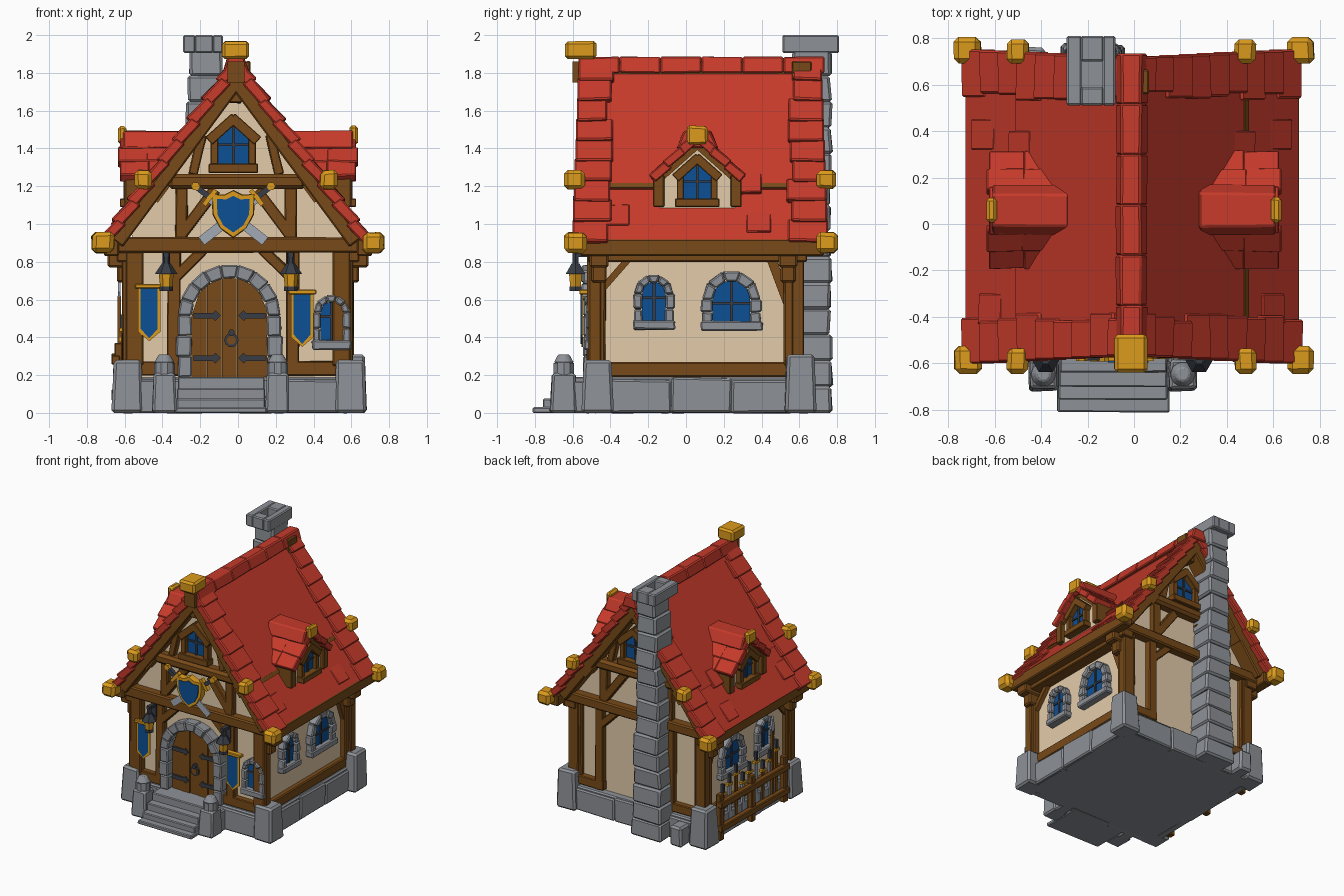
import bpy, bmesh, math, random
from mathutils import Matrix, Vector

if "Cube" in bpy.data.objects:
    bpy.data.objects.remove(bpy.data.objects["Cube"])
random.seed(4)

def mat(name, r, g, b):
    m = bpy.data.materials.new(name)
    m.diffuse_color = (r, g, b, 1)
    m.use_nodes = True
    m.node_tree.nodes["Principled BSDF"].inputs["Base Color"].default_value = m.diffuse_color
    return m
RED = mat("red_tile", .57, .043, .024)
WOOD = mat("brown_wood", .185, .068, .009)
CREAM = mat("cream_plaster", .77, .6, .4)
STONE = mat("grey_stone", .27, .285, .31)
GOLD = mat("gold", .72, .33, .012)
BLUE = mat("blue", .004, .08, .3)
IRON = mat("dark_iron", .04, .047, .06)
STEEL = mat("steel", .36, .4, .46)

# Wall frames: local (u along wall, v up, out of wall)
def frame(u, o):
    return Matrix((u, (0, 0, 1), o)).transposed().to_4x4()
F = frame((1, 0, 0), (0, -1, 0))
B = frame((-1, 0, 0), (0, 1, 0))
R = frame((0, 1, 0), (1, 0, 0))
L = frame((0, -1, 0), (-1, 0, 0))
P = Matrix.Identity(4)          # plan frame: u=x, v=y, out=z

def prism(name, pts, o0, o1, m, M=P, bev=0.0, jit=0.0, taper=1.0):
    """Extrude a polygon from o0 to o1, with optional taper, jitter and bevel."""
    bm = bmesh.new()
    c = sum((Vector(p) for p in pts), Vector((0, 0))) / len(pts)
    rnd = lambda: random.uniform(-jit, jit)
    lo = [bm.verts.new((p[0] + rnd(), p[1] + rnd(), o0)) for p in pts]
    hi = [bm.verts.new((c.x + (p[0] - c.x) * taper + rnd(), c.y + (p[1] - c.y) * taper + rnd(), o1)) for p in pts]
    bm.faces.new(lo)
    bm.faces.new(hi)
    n = len(pts)
    for i in range(n):
        bm.faces.new((lo[i], lo[(i + 1) % n], hi[(i + 1) % n], hi[i]))
    if bev:
        bmesh.ops.bevel(bm, geom=bm.edges[:], offset=bev, segments=1, affect='EDGES')
    bm.transform(M)
    bmesh.ops.recalc_face_normals(bm, faces=bm.faces[:])
    me = bpy.data.meshes.new(name)
    bm.to_mesh(me)
    bm.free()
    me.materials.append(m)
    ob = bpy.data.objects.new(name, me)
    bpy.context.collection.objects.link(ob)
    return ob

def box(name, u0, u1, v0, v1, o0, o1, m, M=P, **k):
    return prism(name, [(u0, v0), (u1, v0), (u1, v1), (u0, v1)], o0, o1, m, M, **k)

def beam(name, p, q, w, o0, o1, m, M, **k):
    p, q = Vector(p), Vector(q)
    d = (q - p).normalized()
    n = Vector((-d.y, d.x)) * w / 2
    return prism(name, [p - n, q - n, q + n, p + n], o0, o1, m, M, **k)

def ngon(cx, cy, r, n, a=0.0):
    return [(cx + r * math.cos(a + 2 * math.pi * i / n), cy + r * math.sin(a + 2 * math.pi * i / n)) for i in range(n)]

def arch_pts(c, v0, vs, r, n=10):
    return [(c - r, v0), (c + r, v0)] + [(c + r * math.cos(math.pi * i / n), vs + r * math.sin(math.pi * i / n)) for i in range(n + 1)]

def stone_arch(name, c, v0, vs, ri, ro, o0, o1, n, M, rows):
    for s in (-1, 1):
        for i in range(rows):
            h = (vs - v0) / rows
            a, b = sorted((c + s * ri, c + s * ro * (1 + .04 * (i % 2))))
            box(name + "_jamb", a, b, v0 + i * h, v0 + (i + 1) * h, o0, o1, STONE, M, bev=.008, jit=.004)
    for i in range(n):
        t0, t1 = math.pi * i / n, math.pi * (i + 1) / n
        prism(name + "_arch_stone", [(c + r * math.cos(t), vs + r * math.sin(t)) for r, t in ((ri, t0), (ro, t0), (ro, t1), (ri, t1))],
              o0, o1 + .008 * (i % 2), STONE, M, bev=.008, jit=.003)

def stone_window(c, v0, vs, ri, ro, o, M):
    prism("window_glass", arch_pts(c, v0, vs, ri), o - .02, o + .008, BLUE, M)
    beam("window_bar", (c, v0), (c, vs + ri), .016, o, o + .016, IRON, M)
    beam("window_bar", (c - ri, vs - .02), (c + ri, vs - .02), .014, o, o + .016, IRON, M)
    stone_arch("window", c, v0, vs, ri, ro, o - .02, o + .04, 5, M, 2)
    box("window_sill", c - ro * 1.06, c + ro * 1.06, v0 - .03, v0 + .02, o - .02, o + .05, STONE, M, bev=.008, jit=.004)

def wood_window(c, v, s, o, M):
    q = lambda *a: [(c + x * s, v + y * s) for x, y in a]
    prism("gable_glass", q((-.09, .03), (.09, .03), (.09, .18), (0, .27), (-.09, .18)), o - .02, o + .008, BLUE, M)
    for a, b, w, m, d in (((-.13, .025), (.13, .025), .05, WOOD, .06), ((-.1, .04), (-.1, .2), .04, WOOD, .04), ((.1, .04), (.1, .2), .04, WOOD, .04),
                          ((-.13, .17), (.01, .295), .055, WOOD, .05), ((.13, .17), (-.01, .295), .055, WOOD, .05),
                          ((0, .04), (0, .26), .016, IRON, .018), ((-.09, .15), (.09, .15), .014, IRON, .018)):
        a, b = q(a, b)
        beam("gable_window_frame", a, b, w * s, o - .02, o + d, m, M, bev=.004 if m == WOOD else 0)

# Main body and foundation
prism("plaster_body", [(-.56, .15), (.55, .15), (.55, 1.02), (-.01, 1.79), (-.56, 1.02)], -.58, .47, CREAM, F)
box("foundation", -.6, .6, -.52, .64, 0, .19, STONE, bev=.01)
for M, ua, ub, o in ((F, -.55, .55, .52), (B, -.55, .55, .64), (R, -.4, .56, .6), (L, -.56, .4, .6)):
    for i in range(3):
        w = (ub - ua) / 3
        box("foundation_stone", ua + i * w, ua + (i + 1) * w, .0, .175 + .01 * (i % 2), o - .05, o + .015, STONE, M, bev=.01, jit=.004)
for s in (-1, 1):
    for y, h in ((-.465, .28), (.605, .31)):
        x = s * .59 + .005
        box("corner_stone", x - .085, x + .085, y - .085, y + .085, 0, h, STONE, bev=.015, jit=.006, taper=.85)

# Roof: helper places slabs along the slope, t from ridge 0 to eave 1
CX = -.01
def slope(name, s, t0, t1, o0, o1, l0, l1, th, m, **k):
    n = Vector((s * .96, .71)).normalized()
    p, q = (Vector((CX + s * .71 * t, 1.875 - .96 * t)) for t in (t0, t1))
    return prism(name, [p + n * l0, q + n * l1, q + n * (l1 - th), p + n * (l0 - th)], o0, o1, m, F, **k)
for s in (-1, 1):
    slope("roof_upper", s, 0, .71, -.62, .47, -.012, -.004, .05, RED)
    slope("roof_lower", s, .66, 1, -.62, .47, -.02, .006, .045, RED)
    for i in range(9):
        t = i / 9
        e = .035 * t
        for a, b in ((.4 + random.uniform(-.02, .02), .57 + e), (-.72 - e, -.55 + random.uniform(-.02, .02))):
            slope("edge_tile", s, t - .005, t + .125, a, b, .004, .024, .06, RED, bev=.008, jit=.005)
    for t, o in ((.62, -.4), (.84, -.45), (.8, .3)):
        slope("loose_tile", s, t, t + .12, o, o + .13, -.006, .012, .03, RED, bev=.005, jit=.004)
    # Timber rafters under both gable edges
    for a, b in ((.44, .565), (-.7, -.57)):
        slope("gable_rafter", s, .02, .97, a, b, -.035, -.035, .075, WOOD, bev=.008)
    # Purlins, eave beams and gold end caps
    x = CX + s * .49
    slope("purlin", s, .63, .72, -.7, .56, -.05, -.05, .07, WOOD)
    if s > 0:
        slope("purlin_strip", s, .685, .71, -.55, .42, .001, .001, .04, WOOD)
    box("eave_purlin", s * .67 - .04, s * .67 + .04, .83, .92, -.73, .56, WOOD, F, bev=.008)
    box("eave_beam", s * .59 - .05, s * .59 + .05, .8, .92, -.64, .52, WOOD, F, bev=.006)
    for o0, o1 in ((.535, .645), (-.795, -.69)):
        box("purlin_cap", x - .045, x + .045, 1.185, 1.285, o0, o1, GOLD, F, bev=.02, jit=.006)
        box("eave_cap", s * .715 - .058, s * .715 + .058, .845, .955, o0 - .01, o1, GOLD, F, bev=.022, jit=.006)
for i in range(6):
    y = -.57 + i * .217
    prism("ridge_tile", [(-.08, 1.8), (-.055, 1.885), (.03, 1.885), (.06, 1.8)], -y - .219, -y, RED, F, bev=.008, jit=.003)
box("ridge_cap", -.085, .055, 1.87, 1.965, .475, .64, GOLD, F, bev=.015, jit=.005)
box("ridge_beam", -.055, .035, 1.75, 1.86, -.7, .6, WOOD, F)

# Dormers on both slopes
for M, c in ((R, .06), (L, -.06)):
    prism("dormer_wall", [(c - .2, 1.08), (c + .2, 1.08), (c + .2, 1.24), (c, 1.43), (c - .2, 1.24)], .2, .565, CREAM, M)
    wood_window(c, 1.09, .9, .565, M)
    for s in (-1, 1):
        box("dormer_post", c + s * .205 - .03, c + s * .205 + .03, 1.09, 1.26, .4, .6, WOOD, M, bev=.006)
        beam("dormer_rafter", (c, 1.415), (c + s * .22, 1.22), .035, .4, .585, WOOD, M)
        for i in range(3):
            for j in range(2):
                a, b = .075 * i, .075 * i + .09
                k = .01 * (i % 2)
                beam("dormer_tile", (c + s * a, 1.462 - a * .95), (c + s * b, 1.472 - b * .95), .05,
                     .33 + .14 * j, .475 + .15 * j + k, RED, M, bev=.006, jit=.005)
    prism("dormer_ridge", [(c - .11, 1.4), (c - .07, 1.492), (c + .07, 1.492), (c + .11, 1.4)], .28, .61, RED, M, bev=.008, jit=.004)
    box("dormer_cap", c - .055, c + .055, 1.42, 1.52, .59, .635, GOLD, M, bev=.014, jit=.004)

# Timber framing of the end walls
for M, o in ((F, .47), (B, .58)):
    e = o + .045
    for a, b, w in (((-.57, .2), (-.57, .88), .085), ((.565, .2), (.565, .88), .085), ((-.34, .2), (-.34, .87), .07), ((.29, .2), (.29, .87), .07),
                    ((-.6, .235), (-.3, .235), .075), ((.22, .235), (.6, .235), .075), ((-.3, .92), (-.3, 1.2), .065), ((.28, .92), (.28, 1.2), .065),
                    ((-.3, .94), (-.12, 1.18), .06), ((.28, .94), (.1, 1.18), .06), ((-.33, .72), (-.18, .87), .055), ((.28, .72), (.12, .87), .055),
                    ((-.24, 1.26), (-.19, 1.47), .05), ((.22, 1.26), (.17, 1.47), .05), ((-.02, 1.64), (-.02, 1.86), .085)):
        beam("wall_timber", a, b, w, o - .02, e + (.04 if a[1] == 1.64 else 0), WOOD, M, bev=.006, jit=.004)
    beam("cross_beam", (-.65, .89), (.64, .89), .08, o - .02, o + .07, WOOD, M, bev=.01, jit=.004)
    beam("collar_beam", (-.37, 1.225), (.36, 1.225), .08, o - .02, o + .075, WOOD, M, bev=.02)
wood_window(-.025, 1.27, 1.0, .48, F)
wood_window(-.03, 1.27, 1.0, .59, B)

# Side walls: posts, sill, brackets, windows
for M, f in ((R, 1), (L, -1)):
    for u in (-.475, .565):
        box("corner_post", f * u - .05, f * u + .05, .25, .86, .5, .595, WOOD, M, bev=.008, jit=.004)
    box("side_sill_beam", min(f * -.42, f * .55), max(f * -.42, f * .55), .19, .27, .5, .59, WOOD, M, bev=.008)
    beam("side_brace", (f * .54, .58), (f * .45, .82), .05, .5, .585, WOOD, M)
    beam("side_brace", (f * -.44, .66), (f * -.3, .82), .035, .5, .585, WOOD, M)
    for u in (-.46, .54):
        box("eave_bracket", f * u - .05, f * u + .05, .77, .86, .55, .69, WOOD, M, bev=.01)
        box("eave_bracket_foot", f * u - .04, f * u + .04, .69, .78, .55, .64, WOOD, M, bev=.01)
    stone_window(f * -.17, .47, .63, .062, .105, .56, M)
    stone_window(f * .24, .465, .6, .1, .155, .56, M)
stone_window(.495, .365, .53, .058, .098, .49, F)

# Door with planks, ironwork and stone arch
dc = -.045
for i in range(5):
    u = -.2 + .08 * i
    h = lambda x: .515 + math.sqrt(max(.2 ** 2 - x * x, 0))
    prism("door_plank", [(dc + u, .19), (dc + u + .078, .19), (dc + u + .078, h(u + .078)), (dc + u + .04, h(u + .04)), (dc + u, h(u))], .45, .485 + .005 * (i % 2), WOOD, F)
for v in (.29, .515):
    for s in (-1, 1):
        beam("door_hinge", (dc + s * .19, v), (dc + s * .08, v), .03, .48, .5, IRON, F)
        prism("hinge_tip", ngon(dc + s * .075, v, .028, 4), .48, .5, IRON, F)
prism("door_ring", ngon(dc + .01, .385, .038, 10), .48, .502, IRON, F)
prism("door_ring_centre", ngon(dc + .01, .385, .024, 10), .48, .506, WOOD, F)
prism("door_knocker", ngon(dc + .01, .425, .018, 6), .48, .515, IRON, F)
stone_arch("door", dc, .19, .515, .2, .272, .42, .545, 9, F, 3)

# Steps and round-topped step posts
for i, (y, z) in enumerate(((-.81, .03), (-.755, .075), (-.7, .13), (-.64, .19))):
    box("step", -.33 + .004 * i, .15 - .004 * i, y, -.45, 0, z, STONE, bev=.006, jit=.003)
for x in (-.39, .21):
    box("step_post", x - .065, x + .065, -.72, -.575, 0, .21, STONE, bev=.012, jit=.004, taper=.85)
    box("step_post_side", x - .05, x + .05, -.6, -.5, 0, .17, STONE, bev=.01)
    prism("step_post_ball", ngon(x, -.647, .056, 10), .2, .265, STONE)
    prism("step_post_ball_top", ngon(x, -.647, .056, 10), .265, .31, STONE, taper=.55, bev=.006)

# Chimney: stacked stones, hollow cap
n = 14
for i in range(n):
    k = i / (n - 1)
    w, x = .135 - .045 * min(1, k * 1.3), -.18 + random.uniform(-.012, .012)
    box("chimney_stone", x - w, x + w, .56, .765 + random.uniform(-.01, .012), i * 1.92 / n, (i + 1) * 1.92 / n + .004, STONE, bev=.014, jit=.007, taper=.96)
for b in ((-.29, -.225, .51, .81), (-.135, -.08, .51, .81), (-.23, -.13, .51, .59), (-.23, -.13, .7, .81)):
    box("chimney_cap", *b, 1.905, 2.0, STONE, bev=.008)
box("chimney_foot_stone", -.49, -.38, .6, .76, 0, .16, STONE, bev=.015, jit=.006)

# Lanterns
for x in (-.38, .28):
    y = -.585
    box("lantern_arm", x - .014, x + .014, .825, .85, .48, .6, IRON, F)
    box("lantern_back", x - .02, x + .02, .74, .87, .5, .525, IRON, F)
    prism("lantern_base", ngon(x, y, .036, 6), .645, .668, IRON)
    prism("lantern_glass", ngon(x, y, .032, 6), .668, .74, GOLD, taper=1.25)
    prism("lantern_hood", ngon(x, y, .06, 6), .735, .79, IRON, taper=.4)
    prism("lantern_hook", ngon(x, y, .018, 6), .785, .85, IRON)

# Banners
for x, v, o in ((-.47, .67, .53), (.34, .64, .55)):
    q = lambda k, t, b: [(x - k, v - t), (x - k, v - b), (x, v - b - .05), (x + k, v - b), (x + k, v - t)]
    beam("banner_rod", (x - .075, v), (x + .075, v), .025, o - .03, o + .015, GOLD, F, bev=.005)
    prism("banner_trim", q(.06, 0, .24), o - .004, o + .004, GOLD, F)
    prism("banner_cloth", q(.045, -.005, .225), o - .002, o + .008, BLUE, F)

# Shield and crossed swords
for s in (-1, 1):
    g = lambda a: (-.025 + s * (-.2 + .38 * a), 1.2 - .3 * a)
    o = .562 + .006 * s
    beam("sword_blade", g(.2), g(.97), .052, o, o + .01, STEEL, F)
    beam("sword_grip", g(.03), g(.18), .03, o - .01, o + .02, IRON, F)
    prism("sword_pommel", ngon(*g(0), .024, 6), o - .01, o + .022, GOLD, F)
    m, d = Vector(g(.2)), Vector((s * .3, .38)).normalized() * .05
    beam("sword_guard", m - d, m + d, .024, o - .01, o + .024, GOLD, F)
sh = [(0, .13), (.05, .105), (.115, .11), (.11, 0), (.07, -.075), (0, -.125), (-.07, -.075), (-.11, 0), (-.115, .11), (-.05, .105)]
prism("shield_rim", [(-.025 + a, 1.05 + b) for a, b in sh], .54, .59, GOLD, F, taper=.96)
prism("shield_face", [(-.025 + a * .76, 1.05 + b * .76) for a, b in sh], .588, .597, BLUE, F)

# Weapon rack on the left wall
for u in (-.47, -.07, .34):
    box("rack_post", u - .025, u + .025, 0, .37, .61, .655, WOOD, L, bev=.006)
for v in (.1, .29):
    beam("rack_rail", (-.5, v), (.37, v - .01), .05, .625, .67, WOOD, L, bev=.006)
for i in range(9):
    u = -.41 + i * .085
    h = .4 + .05 * (i % 3)
    beam("weapon_blade", (u, .1), (u, h - .06), .03, .606, .62, STEEL if i % 2 else WOOD, L)
    beam("weapon_guard", (u - .03, h - .06), (u + .03, h - .06), .02, .6, .627, GOLD, L)
    beam("weapon_grip", (u, h - .05), (u, h + .02), .02, .602, .625, IRON, L)
beam("spear_shaft", (.2, .08), (.2, .62), .018, .62, .638, WOOD, L)
prism("spear_head", [(.2, .6), (.225, .64), (.2, .74), (.175, .64)], .622, .636, STEEL, L)
